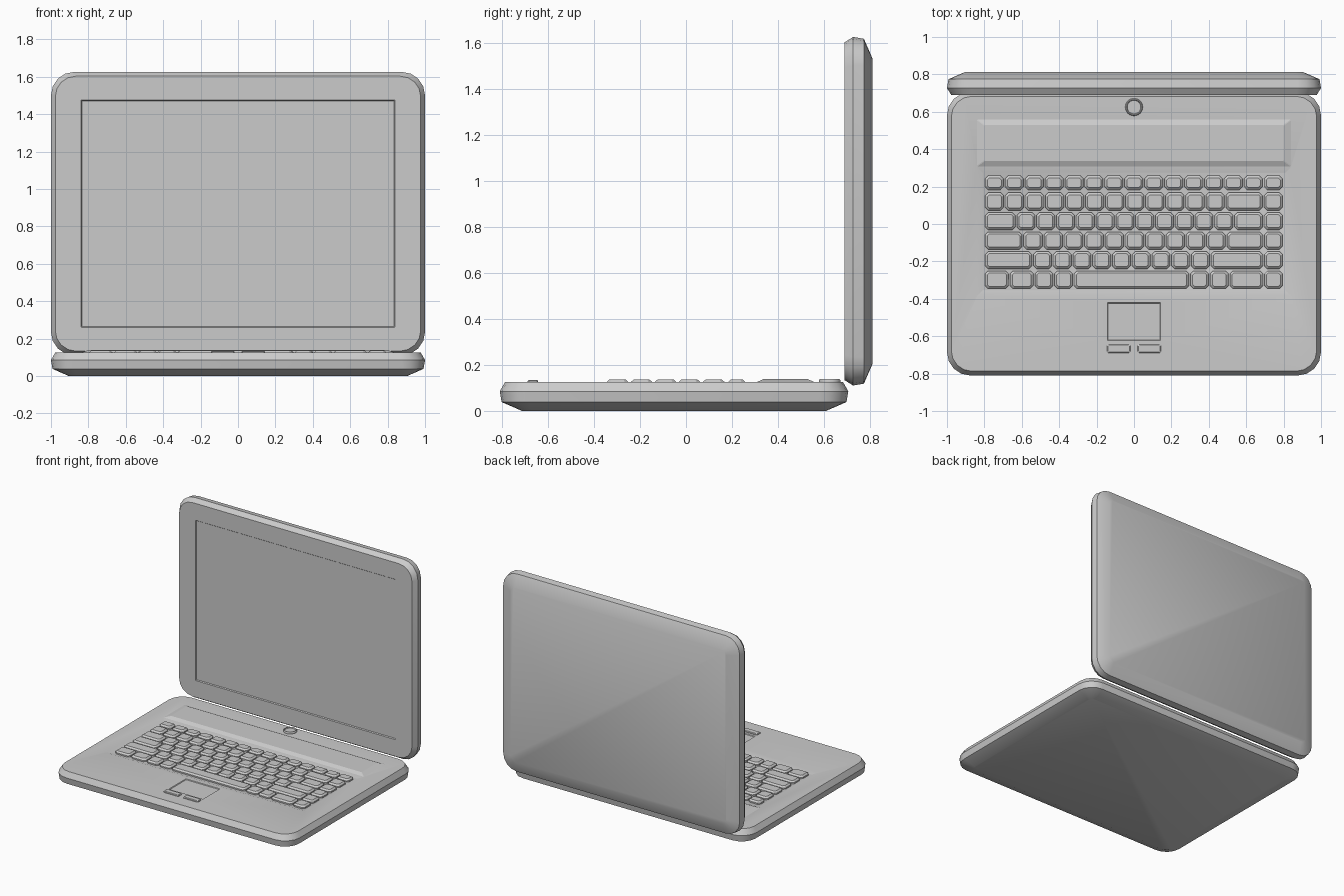
import bpy, bmesh, math

if "Cube" in bpy.data.objects:
    bpy.data.objects.remove(bpy.data.objects["Cube"])


def outline(hx, hy, r, seg):
    """Rounded rectangle, counter-clockwise, seg faces per corner."""
    pts = []
    for k, (sx, sy) in enumerate([(1, 1), (-1, 1), (-1, -1), (1, -1)]):
        for i in range(seg + 1):
            a = math.pi / 2 * (k + i / seg)
            pts.append((sx * (hx - r) + r * math.cos(a), sy * (hy - r) + r * math.sin(a)))
    return pts


def loft(bm, rings, cx=0, cy=0, seg=1):
    """Stack rounded rectangles (half x, half y, radius, z) and cap both ends."""
    loops = [[bm.verts.new((cx + x, cy + y, z)) for x, y in outline(hx, hy, r, seg)]
             for hx, hy, r, z in rings]
    n = len(loops[0])
    for a, b in zip(loops, loops[1:]):
        for i in range(n):
            j = (i + 1) % n
            bm.faces.new((a[i], a[j], b[j], b[i]))
    bm.faces.new(loops[0][::-1])
    bm.faces.new(loops[-1])


def finish(bm, name):
    bmesh.ops.recalc_face_normals(bm, faces=bm.faces)
    me = bpy.data.meshes.new(name)
    bm.to_mesh(me)
    bm.free()
    ob = bpy.data.objects.new(name, me)
    bpy.context.collection.objects.link(ob)
    return ob


def part(name, rings, cx=0, cy=0, seg=1):
    bm = bmesh.new()
    loft(bm, rings, cx, cy, seg)
    return finish(bm, name)


def activate(ob):
    bpy.ops.object.select_all(action='DESELECT')
    ob.select_set(True)
    bpy.context.view_layer.objects.active = ob


def recess(ob, hx, hy, cy, top, depth, slope):
    """Cut a shallow sloped pocket into the top of ob."""
    cutter = part("recess_cutter", [(hx - slope, hy - slope, 0.003, top - depth),
                                    (hx, hy, 0.003, top),
                                    (hx, hy, 0.003, top + 0.1)], 0, cy)
    cutter.hide_render = True
    mod = ob.modifiers.new("recess", 'BOOLEAN')
    mod.operation = 'DIFFERENCE'
    mod.solver = 'EXACT'
    mod.object = cutter
    activate(ob)
    bpy.ops.object.modifier_apply(modifier=mod.name)
    bpy.data.objects.remove(cutter)


def smooth(ob):
    activate(ob)
    bpy.ops.object.shade_smooth_by_angle(angle=math.radians(28))


def shell(name, top):
    """Shared case shape of base and lid: wide underside chamfer, small top chamfer."""
    return [(0.905, 0.662, 0.04, 0), (0.992, 0.75, 0.115, 0.038),
            (1.0, 0.758, 0.125, 0.085), (0.977, 0.735, 0.11, top)]


# base case with keyboard well and touchpad
TOP = 0.125
base = part("base", shell("base", TOP), 0, -0.052, seg=4)
recess(base, 0.84, 0.345, -0.04, TOP, 0.01, 0.03)
recess(base, 0.143, 0.102, -0.522, TOP, 0.005, 0.004)
smooth(base)

# lid with screen pocket, stood upright behind the base
lid = part("lid", shell("lid", 0.122), seg=4)
recess(lid, 0.84, 0.608, 0, 0.122, 0.007, 0.005)
smooth(lid)
lid.rotation_euler = (math.pi / 2, 0, 0)
lid.location = (0, 0.812, 0.868)

# raised bar behind the keyboard
part("speaker_bar", [(0.84, 0.125, 0.004, 0.11), (0.84, 0.125, 0.004, TOP),
                     (0.80, 0.096, 0.004, 0.138)], 0, 0.433)

# keys: (top y, bottom y, relative widths) per row
rows = [(0.258, 0.183, [1] * 15),
        (0.168, 0.073, [1] * 12 + [1.9, 1]),
        (0.062, -0.032, [1.6] + [1] * 11 + [1.5, 1]),
        (-0.042, -0.136, [1.95] + [1.03] * 10 + [1.9, 1]),
        (-0.147, -0.240, [2.45] + [1] * 9 + [2.7, 1]),
        (-0.250, -0.346, [1.27, 1.25, 1, 1, 5.9, 1, 1, 1.75, 1])]
bm = bmesh.new()
for y1, y0, widths in rows:
    x, unit = -0.80, 1.598 / sum(widths)
    for w in widths:
        hx, hy = w * unit / 2 - 0.004, (y1 - y0) / 2
        loft(bm, [(hx, hy, 0.016, 0.11), (hx, hy, 0.016, 0.125),
                  (hx - 0.012, hy - 0.012, 0.01, 0.136)], x + w * unit / 2, (y0 + y1) / 2)
        x += w * unit
finish(bm, "keys")

# touchpad buttons
for side, nm in ((-1, "left"), (1, "right")):
    part(nm + "_touchpad_button", [(0.063, 0.023, 0.006, 0.11), (0.063, 0.023, 0.006, 0.13),
                                   (0.058, 0.018, 0.005, 0.134)], side * 0.082, -0.666)

# power button: raised ring around a dished cap
power = part("power_button", [(r, r, r - 0.0005, z) for r, z in
             [(0.047, 0.11), (0.047, 0.132), (0.043, 0.138), (0.039, 0.138), (0.036, 0.131)]],
             0, 0.625, seg=6)
smooth(power)
